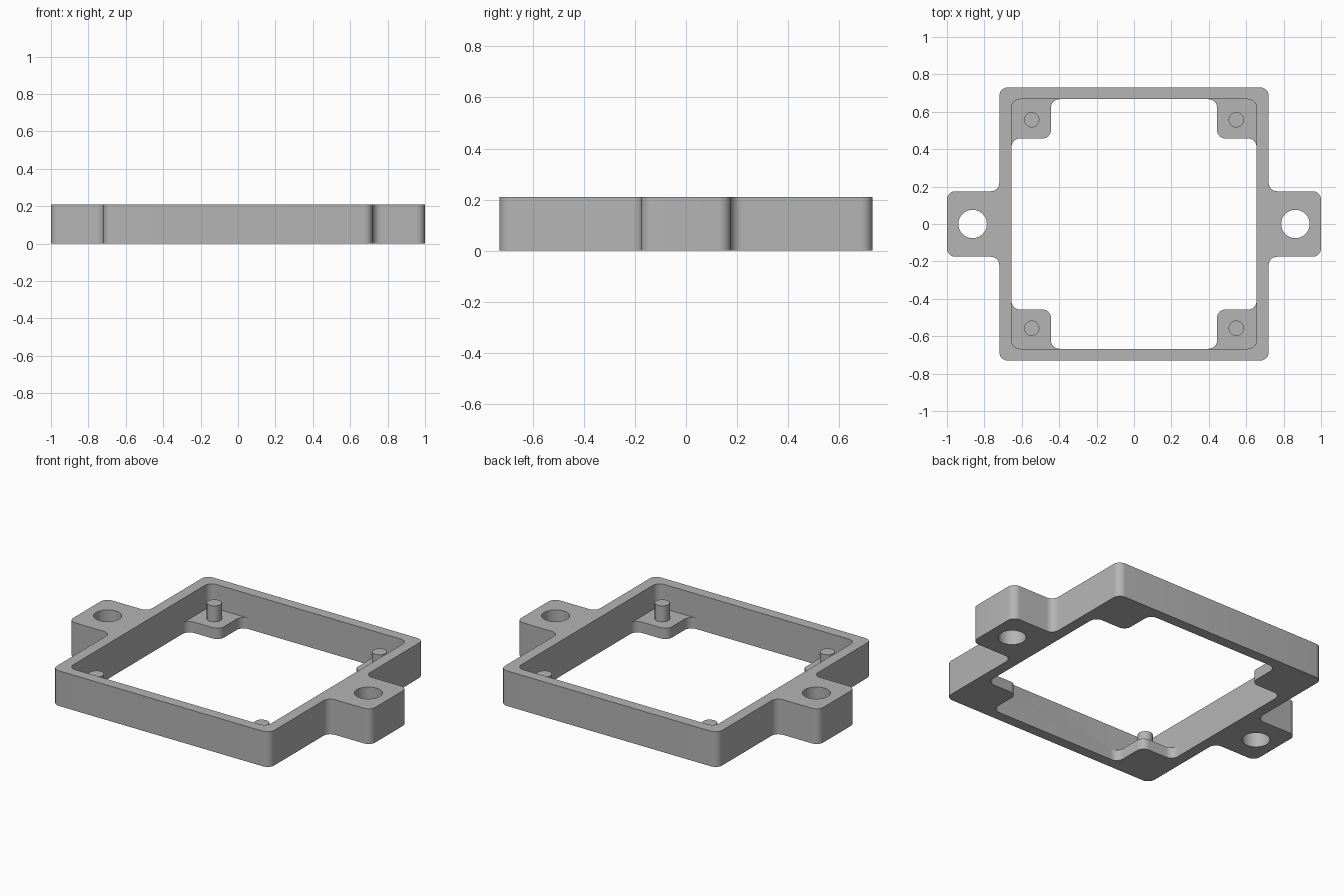
import bpy, bmesh, math
from mathutils import Vector

HEIGHT = 0.21      # frame height
LEDGE = 0.065      # corner bracket thickness
PIN_TOP = 0.16
R = 0.045          # fillet radius in plan

cube = bpy.data.objects.get("Cube")
if cube:
    bpy.data.objects.remove(cube, do_unlink=True)

grey = bpy.data.materials.new("plain grey")
grey.use_nodes = True
colour = (0.46, 0.46, 0.46, 1)
grey.diffuse_color = colour
grey.node_tree.nodes["Principled BSDF"].inputs["Base Color"].default_value = colour


def rounded(points, steps=8):
    """Round every right-angled corner (x, y, radius) of an outline."""
    out = []
    for i, (x, y, r) in enumerate(points):
        p = Vector((x, y))
        if r == 0:
            out.append(p)
            continue
        a = (Vector(points[i - 1][:2]) - p).normalized()
        b = (Vector(points[(i + 1) % len(points)][:2]) - p).normalized()
        for k in range(steps + 1):
            t = math.pi / 2 * k / steps
            out.append(p + (a + b) * r - (b * math.cos(t) + a * math.sin(t)) * r)
    return out


def circle(x, y, r, n=40):
    return [Vector((x + r * math.cos(2 * math.pi * i / n),
                    y + r * math.sin(2 * math.pi * i / n))) for i in range(n)]


def prism(name, outline, z0, z1):
    """Extrude a plan outline between two heights."""
    bm = bmesh.new()
    face = bm.faces.new([bm.verts.new((p.x, p.y, z0)) for p in outline])
    top = bmesh.ops.extrude_face_region(bm, geom=[face])["geom"]
    bmesh.ops.translate(bm, vec=(0, 0, z1 - z0),
                        verts=[g for g in top if isinstance(g, bmesh.types.BMVert)])
    bmesh.ops.recalc_face_normals(bm, faces=bm.faces[:])
    mesh = bpy.data.meshes.new(name)
    bm.to_mesh(mesh)
    bm.free()
    mesh.materials.append(grey)
    obj = bpy.data.objects.new(name, mesh)
    bpy.context.collection.objects.link(obj)
    return obj


def activate(obj):
    bpy.ops.object.select_all(action='DESELECT')
    obj.select_set(True)
    bpy.context.view_layer.objects.active = obj


def combine(target, tool, operation):
    """Apply a boolean and remove its tool object."""
    mod = target.modifiers.new("combine", 'BOOLEAN')
    mod.operation, mod.solver, mod.object = operation, 'EXACT', tool
    activate(target)
    bpy.ops.object.modifier_apply(modifier=mod.name)
    bpy.data.objects.remove(tool, do_unlink=True)


# Outer body with a mounting ear on each side
W, D, EAR = 0.72, 0.73, 0.175
side = [(W, -D), (W, -EAR), (1, -EAR), (1, EAR), (W, EAR), (W, D)]
plan = side + [(-x, -y) for x, y in side]
frame = prism("frame", rounded([(x, y, R) for x, y in plan]), 0, HEIGHT)

# Central opening and ear holes
PX, PY = 0.655, 0.667
pocket = [(PX, -PY, R), (PX, PY, R), (-PX, PY, R), (-PX, -PY, R)]
combine(frame, prism("opening_cutter", rounded(pocket), -0.1, 0.4), 'DIFFERENCE')
for s in (-1, 1):
    combine(frame, prism("hole_cutter", circle(s * 0.863, 0, 0.076), -0.1, 0.4), 'DIFFERENCE')

# Corner brackets, blended into the walls, each with a locating pin
BX, BY, TAIL, LAP = 0.444, 0.457, 0.06, 0.025
bracket = [(PX, BY - TAIL, 0), (PX, BY, R), (BX, BY, R), (BX, PY, R), (BX - TAIL, PY, 0),
           (BX - TAIL, PY + LAP, 0), (PX + LAP, PY + LAP, 0), (PX + LAP, BY - TAIL, 0)]
parts = [frame]
for sx, sx_name in ((-1, "right"), (1, "left")):
    for sy, sy_name in ((-1, "front"), (1, "back")):
        outline = rounded([(x * sx, y * sy, r) for x, y, r in bracket])
        combine(frame, prism("bracket", outline, 0, LEDGE), 'UNION')
        parts.append(prism(f"{sy_name}_{sx_name}_pin",
                           circle(sx * 0.547, sy * 0.557, 0.041, 32), LEDGE - 0.03, PIN_TOP))

for part in parts:
    activate(part)
    bpy.ops.object.shade_smooth_by_angle(angle=math.radians(30))
